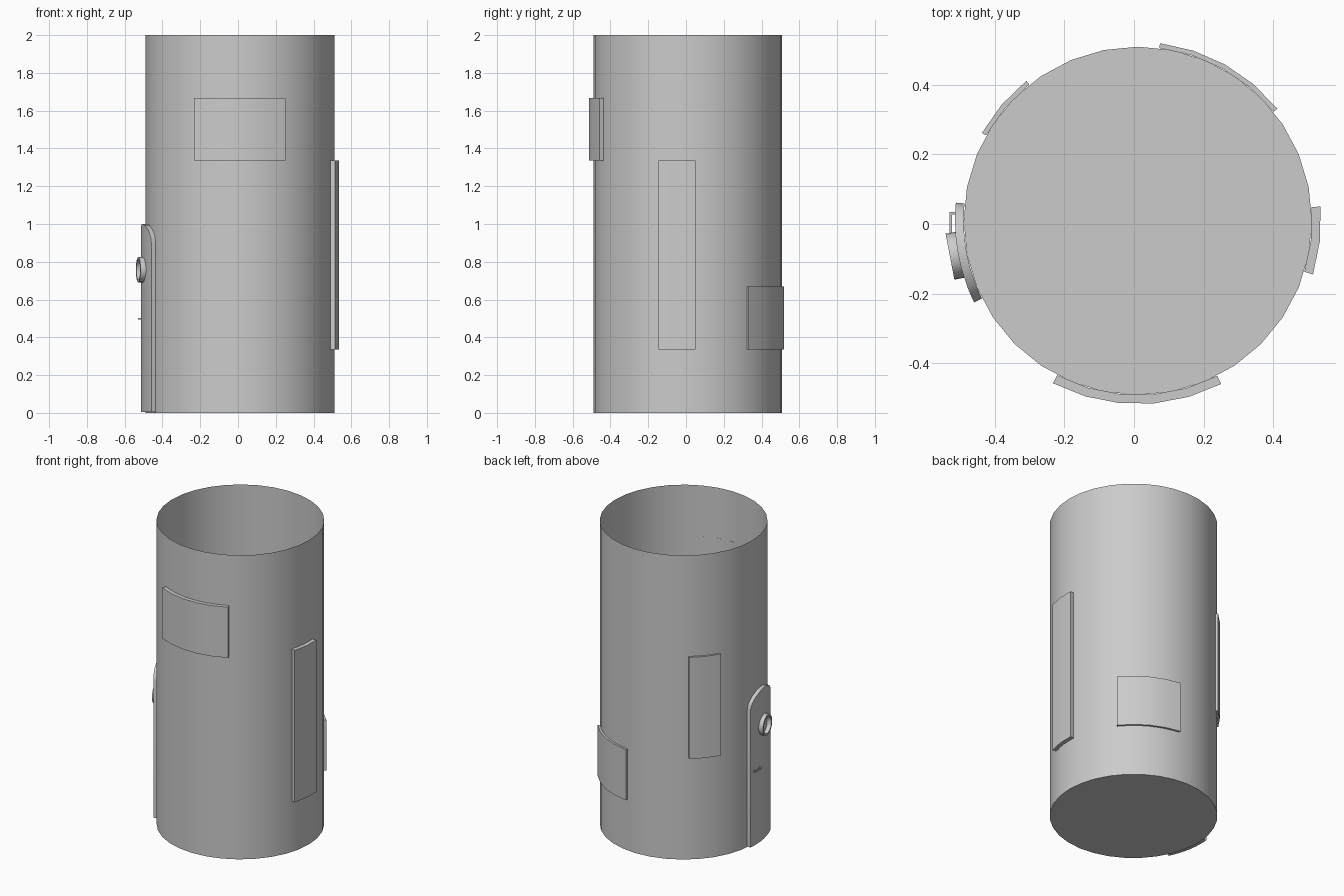
import bpy, bmesh
from math import sin, cos, pi, radians, sqrt
from mathutils import Vector, Matrix

if "Cube" in bpy.data.objects:
    bpy.data.objects.remove(bpy.data.objects["Cube"])

CX, CY, R = 0.011, 0.009, 0.5


def finish(name, bm):
    bmesh.ops.recalc_face_normals(bm, faces=bm.faces)
    me = bpy.data.meshes.new(name)
    bm.to_mesh(me)
    bm.free()
    ob = bpy.data.objects.new(name, me)
    bpy.context.collection.objects.link(ob)
    bpy.ops.object.select_all(action='DESELECT')
    ob.select_set(True)
    bpy.context.view_layer.objects.active = ob
    bpy.ops.object.shade_smooth_by_angle(angle=radians(30))
    return ob


def polar(r, deg, z):
    a = radians(deg)
    return Vector((CX + r * cos(a), CY + r * sin(a), z))


def curved_panel(name, columns, r_out):
    """Solid plate hugging the body; columns are (angle, bottom z, top z)."""
    bm = bmesh.new()
    rows = [[bm.verts.new(polar(r, a, z)) for r, z in
             ((R, z0), (r_out, z0), (r_out, z1), (R, z1))] for a, z0, z1 in columns]
    for p, q in zip(rows, rows[1:]):
        for i in range(4):
            j = (i + 1) % 4
            bm.faces.new((p[i], p[j], q[j], q[i]))
    bm.faces.new(rows[0])
    bm.faces.new(rows[-1])
    return finish(name, bm)


# Open-topped body with a floor
bm = bmesh.new()
bmesh.ops.create_cone(bm, cap_ends=True, segments=32, radius1=R, radius2=R, depth=2,
                      matrix=Matrix.Translation((CX, CY, 1)) @ Matrix.Rotation(pi / 32 * 0, 4, 'Z'))
bm.normal_update()
bmesh.ops.delete(bm, geom=[f for f in bm.faces if f.normal.z > 0.9], context='FACES_ONLY')
finish("tower_body", bm)

# Rectangular plates: start angle, end angle, segments, z range, outer radius
for name, a0, a1, n, z0, z1, ro in (
        ("front_plate", -117.6, -62.9, 5, 1.335, 1.668, 0.526),
        ("right_plate", -17.0, 4.5, 2, 0.335, 1.335, 0.526),
        ("back_right_plate", 38.8, 82.9, 4, 0.335, 0.668, 0.514),
        ("back_left_plate", 128.5, 150.6, 2, 0.667, 1.335, 0.514)):
    curved_panel(name, [(a0 + (a1 - a0) * i / n, z0, z1) for i in range(n + 1)], ro)

# Door with an arched top
mid, half = 190.4, 16.1
door = []
for t in (-1, -0.96, -0.85, -0.67, -0.33, 0, 0.33, 0.67, 0.85, 0.96, 1):
    door.append((mid + half * t, 0.005, 0.9 + 0.1 * sqrt(1 - t * t)))
curved_panel("door", door, 0.525)

# Round window rim on the door
bm = bmesh.new()
axis_deg = 190.8
rot = Vector((cos(radians(axis_deg)), sin(radians(axis_deg)), 0)).to_track_quat('Z', 'Y').to_matrix().to_4x4()
place = Matrix.Translation(polar(0, axis_deg, 0.758)) @ rot
profile = ((0.067, 0.52), (0.067, 0.549), (0.054, 0.549), (0.054, 0.52))
n = 24
loops = [[bm.verts.new(place @ Vector((r * cos(2 * pi * i / n), r * sin(2 * pi * i / n), h)))
          for r, h in profile] for i in range(n)]
for i in range(n):
    p, q = loops[i], loops[(i + 1) % n]
    for k in range(4):
        bm.faces.new((p[k], p[(k + 1) % 4], q[(k + 1) % 4], q[k]))
finish("window_rim", bm)

# Staple-shaped door handle
bm = bmesh.new()
for c, s in (((-0.526, 0.0, 0.498), (0.007, 0.068, 0.009)),
             ((-0.516, 0.0305, 0.498), (0.02, 0.007, 0.009)),
             ((-0.516, -0.0305, 0.498), (0.02, 0.007, 0.009))):
    bmesh.ops.create_cube(bm, size=1, matrix=Matrix.Translation(c) @ Matrix.Diagonal((*s, 1)))
finish("door_handle", bm)
